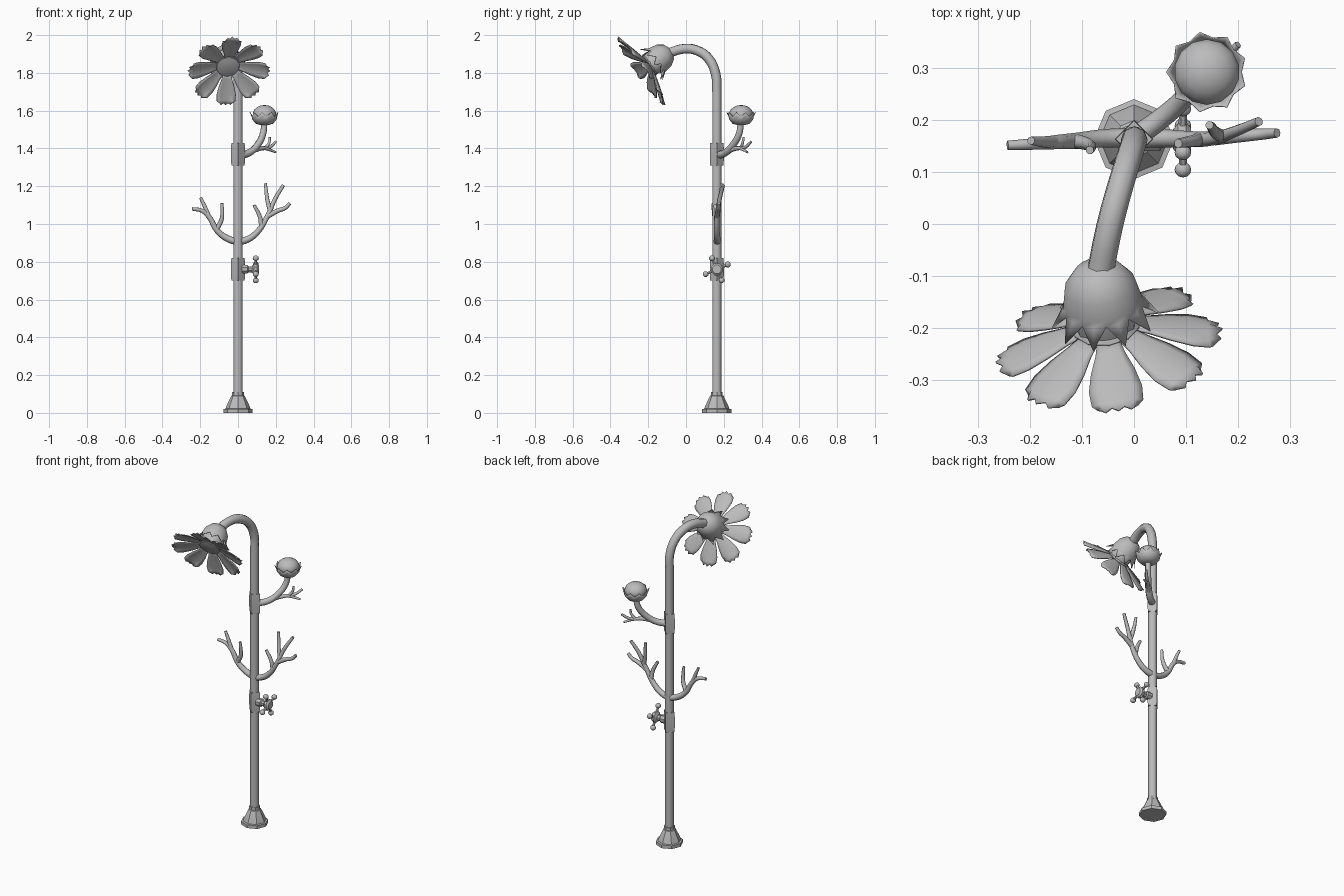
import bpy, bmesh, math
from mathutils import Vector, Matrix

cube = bpy.data.objects.get("Cube")
if cube:
    bpy.data.objects.remove(cube)

grey = bpy.data.materials.new("plain_grey")
grey.use_nodes = True
tone = (0.5, 0.5, 0.5, 1)
grey.diffuse_color = tone
grey.node_tree.nodes["Principled BSDF"].inputs["Base Color"].default_value = tone

PX, PY = 0.0, 0.163          # pole position


def frame(origin, normal, up):
    """Matrix with local z along normal and local x toward up."""
    n = Vector(normal).normalized()
    u = Vector(up)
    u = (u - n * u.dot(n)).normalized()
    m = Matrix((u, n.cross(u), n)).transposed().to_4x4()
    m.translation = origin
    return m


def select_only(ob):
    bpy.ops.object.select_all(action='DESELECT')
    ob.select_set(True)
    bpy.context.view_layer.objects.active = ob


def finish(name, bm, matrix=Matrix(), angle=40, thick=0):
    bmesh.ops.recalc_face_normals(bm, faces=bm.faces)
    bm.transform(matrix)
    me = bpy.data.meshes.new(name)
    bm.to_mesh(me)
    bm.free()
    me.materials.append(grey)
    ob = bpy.data.objects.new(name, me)
    bpy.context.collection.objects.link(ob)
    if thick:
        mod = ob.modifiers.new("thickness", 'SOLIDIFY')
        mod.thickness = thick
        mod.offset = 0
    select_only(ob)
    bpy.ops.object.shade_smooth_by_angle(angle=math.radians(angle))
    return ob


def ring(bm, r, z, sides):
    turn = math.tau / sides
    return [bm.verts.new((r * math.cos(i * turn), r * math.sin(i * turn), z)) for i in range(sides)]


def bridge(bm, a, b):
    for i in range(len(a)):
        j = (i + 1) % len(a)
        bm.faces.new((a[i], a[j], b[j], b[i]))


def lathe(name, profile, sides, matrix, angle=40):
    bm = bmesh.new()
    rings = [ring(bm, r, z, sides) for r, z in profile]
    for a, b in zip(rings, rings[1:]):
        bridge(bm, a, b)
    bm.faces.new(rings[0])
    bm.faces.new(rings[-1])
    return finish(name, bm, matrix, angle)


def calyx(name, profile, tip, teeth, matrix):
    """Cup of leaves whose rim ends in pointed teeth."""
    bm = bmesh.new()
    rings = [ring(bm, r, z, teeth * 2) for r, z in profile]
    for a, b in zip(rings, rings[1:]):
        bridge(bm, a, b)
    bm.faces.new(rings[0])
    rim = rings[-1]
    for i in range(0, teeth * 2, 2):
        a = math.tau * (i + 1) / (teeth * 2)
        point = bm.verts.new((tip[0] * math.cos(a), tip[0] * math.sin(a), tip[1]))
        bm.faces.new((rim[i], rim[i + 1], point))
        bm.faces.new((rim[i + 1], rim[(i + 2) % len(rim)], point))
    return finish(name, bm, matrix, thick=0.003)


def ball(name, radius, matrix, segments=10, rings=7):
    bm = bmesh.new()
    bmesh.ops.create_uvsphere(bm, u_segments=segments, v_segments=rings, radius=radius)
    return finish(name, bm, matrix, 50)


def tube(name, points, r0, r1, steps=4):
    """Smooth tapered tube through the points."""
    cu = bpy.data.curves.new(name, 'CURVE')
    cu.dimensions = '3D'
    cu.bevel_depth = 1
    cu.bevel_resolution = 2
    cu.resolution_u = steps
    cu.use_fill_caps = True
    sp = cu.splines.new('BEZIER')
    sp.bezier_points.add(len(points) - 1)
    for i, (bp, p) in enumerate(zip(sp.bezier_points, points)):
        bp.co = p
        bp.handle_left_type = bp.handle_right_type = 'AUTO'
        bp.radius = r0 + (r1 - r0) * i / (len(points) - 1)
    cu.materials.append(grey)
    ob = bpy.data.objects.new(name, cu)
    bpy.context.collection.objects.link(ob)
    select_only(ob)
    bpy.ops.object.convert(target='MESH')
    bpy.ops.object.shade_smooth_by_angle(angle=math.radians(50))


# Foot, pole and arched neck
at_pole = Matrix.Translation((PX, PY, 0))
lathe("base", [(.077, 0), (.077, .02), (.066, .022), (.062, .035), (.036, .09),
               (.031, .093), (.031, .11)], 8, at_pole, 25)
lathe("pole", [(.025, .05), (.025, 1.72)], 10, at_pole)
tube("arched_neck", [(PX, PY, 1.7), (PX, .158, 1.79), (-.012, .12, 1.875), (-.03, .06, 1.918),
                     (-.047, -.005, 1.928), (-.066, -.1, 1.903)], .025, .027, 5)

# Diamond collars around the pole
for name, z in (("valve_collar", .76), ("branch_collar", 1.37)):
    lathe(name, [(.035, -.06), (.037, -.035), (.037, .035), (.035, .06)], 4,
          Matrix.Translation((PX, PY, z)), 20)

# Valve with a four spoked handle
valve = frame((PX, PY, .76), (1, 0, 0), (0, -.4, .92))
lathe("valve_stem", [(.024, .02), (.024, .05), (.017, .055), (.017, .09)], 8, valve)
lathe("valve_hub", [(.02, .075), (.034, .085), (.034, .1), (.024, .11)], 8, valve)
for k in range(4):
    spin = valve @ Matrix.Rotation(k * math.pi / 2, 4, 'Z')
    lathe("handle_spoke", [(.009, .02), (.007, .062)], 6,
          spin @ Matrix.Translation((0, 0, .094)) @ Matrix.Rotation(math.pi / 2, 4, 'Y'))
    ball("handle_knob", .016, spin @ Matrix.Translation((.064, 0, .094)), 8, 6)

# Antler branches on both sides
tube("left_antler", [(-.01, .165, .905), (.05, .165, .918), (.105, .163, .96), (.155, .165, 1.04),
                     (.195, .178, 1.13), (.24, .197, 1.205)], .02, .009)
tube("left_outer_tine", [(.155, .165, 1.04), (.21, .17, 1.07), (.25, .173, 1.085), (.275, .175, 1.11)], .014, .009)
tube("left_upper_tine", [(.17, .168, 1.07), (.155, .177, 1.13), (.15, .185, 1.17), (.145, .19, 1.215)], .013, .008)
tube("left_inner_tine", [(.125, .163, .99), (.115, .16, 1.04), (.085, .155, 1.1)], .014, .009)
tube("right_antler", [(.01, .165, .905), (-.05, .165, .92), (-.11, .16, .965), (-.155, .157, 1.04),
                      (-.19, .154, 1.07), (-.243, .151, 1.08)], .02, .009)
tube("right_upper_tine", [(-.155, .157, 1.04), (-.175, .158, 1.09), (-.198, .16, 1.14)], .013, .008)
tube("right_inner_tine", [(-.115, .16, .97), (-.088, .153, 1.02), (-.083, .147, 1.06), (-.085, .142, 1.11)], .014, .008)

# Bud branch with a forked twig
tube("bud_branch", [(PX, .165, 1.365), (.055, .205, 1.375), (.105, .25, 1.42), (.133, .282, 1.48),
                    (.14, .29, 1.54)], .021, .016)
tube("twig", [(.06, .21, 1.38), (.12, .265, 1.4), (.165, .31, 1.405), (.2, .345, 1.435)], .014, .007)
tube("twig_upper_tine", [(.145, .292, 1.403), (.165, .3, 1.43), (.168, .305, 1.46)], .009, .006)
tube("twig_lower_tine", [(.135, .28, 1.402), (.17, .305, 1.392), (.2, .325, 1.38)], .009, .006)

# Closed bud
at_bud = Matrix.Translation((.14, .292, 1.58))
calyx("bud_calyx", [(.018, -.055), (.045, -.048), (.063, -.026), (.066, -.012)], (.077, .012), 9, at_bud)
ball("bud", .064, at_bud @ Matrix.Diagonal((1, 1, .78, 1)), 14, 9)

# Flower head
flower = frame((-.055, -.186, 1.844), (.12, -.81, -.57), (0, 0, 1))
calyx("flower_calyx", [(.02, -.128), (.046, -.116), (.067, -.086), (.074, -.05), (.076, -.038)],
      (.102, -.002), 10, flower)
lathe("flower_core", [(.05, -.085), (.064, -.04), (.06, .01)], 12, flower)
lathe("flower_disc", [(.058, .0), (.066, .012), (.062, .022), (.035, .028)], 10, flower)

# Eight cupped petals with notched ends
OUTLINE = [(.035, .018), (.08, .028), (.12, .042), (.16, .051), (.192, .049), (.212, .038)]
COLS = 6
for k in range(8):
    bm = bmesh.new()
    rows = []
    for r, half in OUTLINE:
        row = []
        for c in range(COLS + 1):
            s = 2 * c / COLS - 1
            x = r
            if r == OUTLINE[-1][0]:
                x += (.008 if c % 2 else -.004) - .012 * s * s
            height = .062 * (r / .22) ** 1.1 + .01 * s * s * r / .2
            row.append(bm.verts.new((x, s * half, height)))
        rows.append(row)
    for a, b in zip(rows, rows[1:]):
        for c in range(COLS):
            bm.faces.new((a[c], a[c + 1], b[c + 1], b[c]))
    finish("petal", bm, flower @ Matrix.Rotation(k * math.pi / 4, 4, 'Z'), 45, .005)
